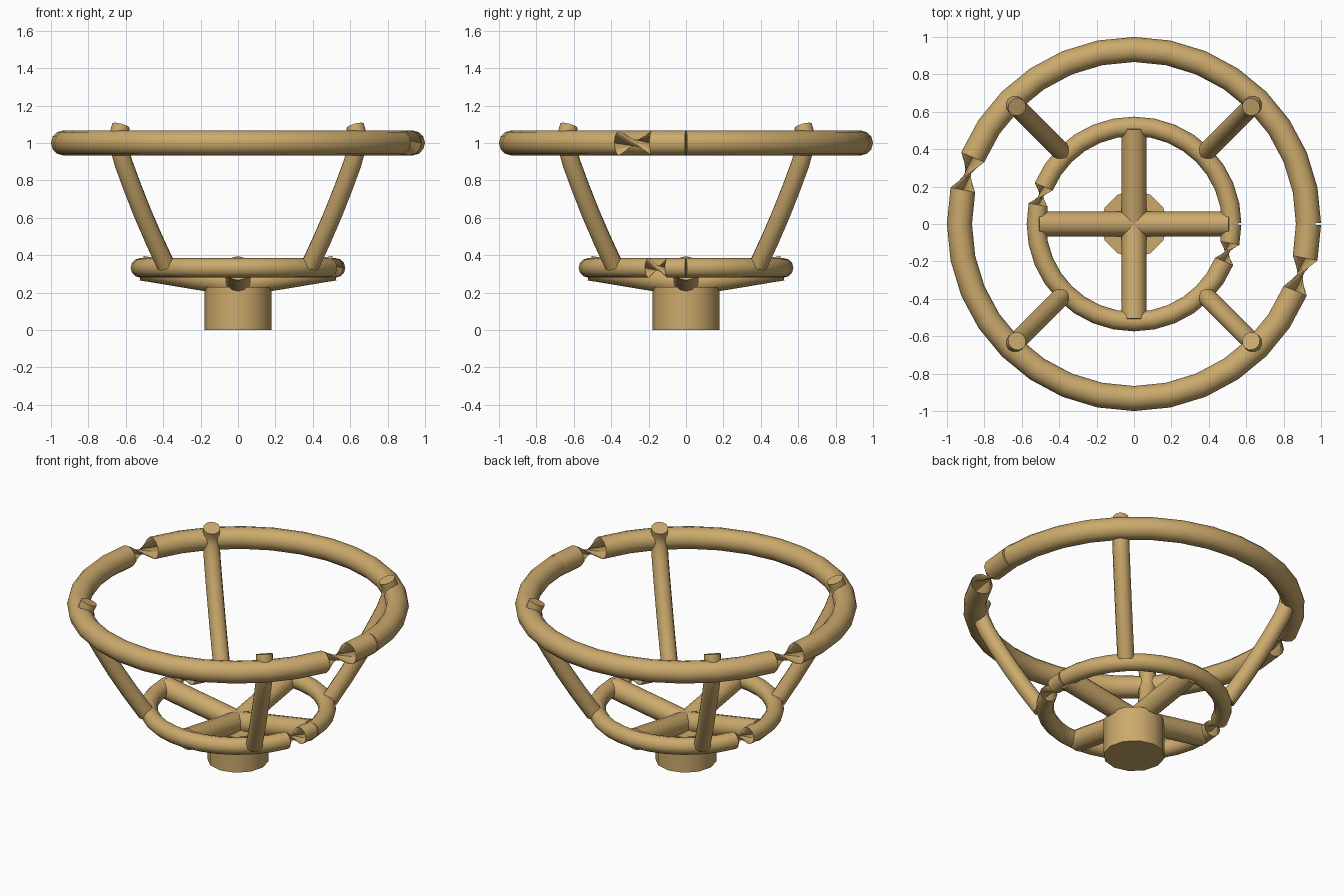
import bpy, bmesh, math
from mathutils import Vector

if "Cube" in bpy.data.objects:
    bpy.data.objects.remove(bpy.data.objects["Cube"])

mat = bpy.data.materials.new("tan")
mat.diffuse_color = (0.6, 0.4, 0.15, 1)
mat.use_nodes = True
mat.node_tree.nodes["Principled BSDF"].inputs["Base Color"].default_value = mat.diffuse_color


def sweep(name, pts, radius, side_axis, sides=12, flipped=()):
    """Capped tube along pts; sections listed in flipped are turned half a turn."""
    pts = [Vector(p) for p in pts]
    b = Vector(side_axis).normalized()
    bm = bmesh.new()
    rings = []
    for i, p in enumerate(pts):
        t = (pts[min(i + 1, len(pts) - 1)] - pts[max(i - 1, 0)]).normalized()
        n = b.cross(t).normalized()
        start = math.pi if i in flipped else 0
        ring = []
        for k in range(sides):
            a = start + 2 * math.pi * k / sides
            ring.append(bm.verts.new(p + radius * (math.cos(a) * n + math.sin(a) * b)))
        rings.append(ring)
    for r0, r1 in zip(rings, rings[1:]):
        for k in range(sides):
            m = (k + 1) % sides
            bm.faces.new((r0[k], r0[m], r1[m], r1[k]))
    bm.faces.new(rings[0])
    bm.faces.new(rings[-1][::-1])
    bmesh.ops.recalc_face_normals(bm, faces=bm.faces)
    me = bpy.data.meshes.new(name)
    bm.to_mesh(me)
    bm.free()
    ob = bpy.data.objects.new(name, me)
    bpy.context.collection.objects.link(ob)
    me.materials.append(mat)
    bpy.ops.object.select_all(action='DESELECT')
    ob.select_set(True)
    bpy.context.view_layer.objects.active = ob
    bpy.ops.object.shade_smooth_by_angle(angle=math.radians(40))
    return ob


def hoop(name, R, z, r):
    # open-ended loop of 32 segments, pinched where the section flips
    pts = [(R * math.cos(a), R * math.sin(a), z)
           for a in (2 * math.pi * i / 32 for i in range(33))]
    sweep(name, pts, r, (0, 0, 1), flipped=range(15, 31))


# upper and lower rings
hoop("upper_ring", 0.933, 1.0, 0.067)
hoop("lower_ring", 0.522, 0.332, 0.052)

# central hub
sweep("hub", [(0, 0, 0), (0, 0, 0.23)], 0.18, (0, 1, 0))

# sloping arms from the hub to the lower ring
for i in range(4):
    c, s = round(math.cos(i * math.pi / 2)), round(math.sin(i * math.pi / 2))
    sweep(f"arm_{i + 1}", [(0, 0, 0.245), (0.515 * c, 0.515 * s, 0.33)],
          0.066, (-s, c, 0))

# bowed struts joining the two rings, tips curling inward
profile = [(0.545, 0.345), (0.64, 0.49), (0.725, 0.63), (0.80, 0.765),
           (0.865, 0.89), (0.90, 0.98), (0.905, 1.04), (0.885, 1.09)]
for i in range(4):
    a = math.pi / 4 + i * math.pi / 2
    c, s = math.cos(a), math.sin(a)
    sweep(f"strut_{i + 1}", [(d * c, d * s, z) for d, z in profile],
          0.05, (-s, c, 0))
